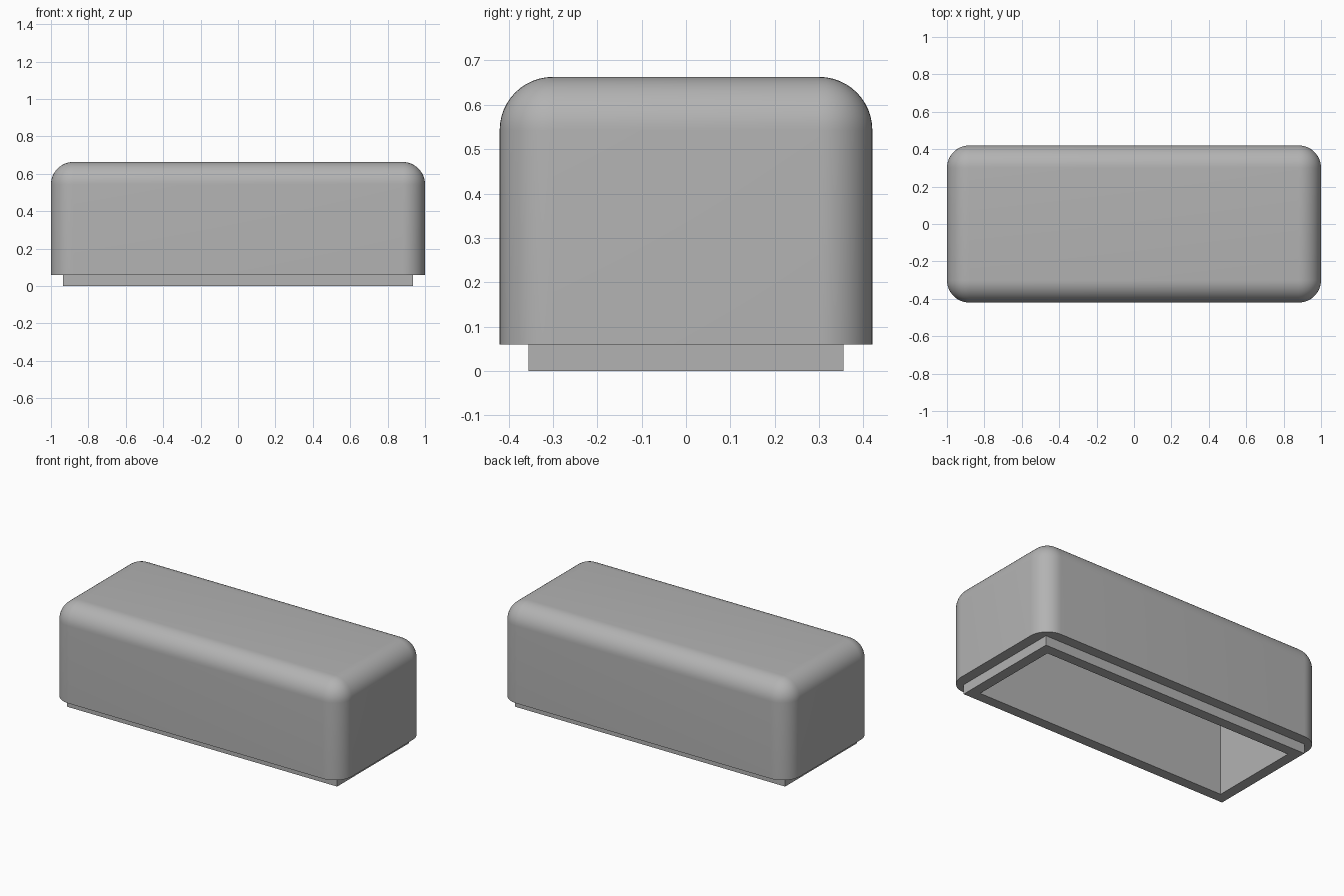
import bpy
import bmesh
import math
from mathutils import Vector

default = bpy.data.objects.get("Cube")
if default:
    bpy.data.objects.remove(default, do_unlink=True)

# Overall sizes
HALF_X, HALF_Y, TOP = 1.0, 0.42, 0.663
STEP_Z = 0.06      # height of the exposed lip
WALL = 0.065       # width of the step and of the lip wall
RADIUS = 0.12

grey = bpy.data.materials.new("plain_grey")
grey.use_nodes = True
colour = (0.45, 0.45, 0.45, 1)
grey.diffuse_color = colour
grey.node_tree.nodes["Principled BSDF"].inputs["Base Color"].default_value = colour


def box(name, inset, z0, z1, radius=0):
    """Box inset from the outer walls, optionally rounded except round its base."""
    bm = bmesh.new()
    bmesh.ops.create_cube(bm, size=1)
    size = Vector((2 * (HALF_X - inset), 2 * (HALF_Y - inset), z1 - z0))
    bmesh.ops.scale(bm, vec=size, verts=bm.verts)
    bmesh.ops.translate(bm, vec=(0, 0, (z0 + z1) / 2), verts=bm.verts)
    if radius:
        edges = [e for e in bm.edges if any(v.co.z > z0 + 0.01 for v in e.verts)]
        bmesh.ops.bevel(bm, geom=edges, offset=radius, offset_type='OFFSET',
                        segments=12, profile=0.5, affect='EDGES')
    mesh = bpy.data.meshes.new(name)
    bm.to_mesh(mesh)
    bm.free()
    mesh.materials.append(grey)
    obj = bpy.data.objects.new(name, mesh)
    bpy.context.collection.objects.link(obj)
    return obj


def combine(target, tool, operation):
    """Apply a boolean to the target and discard the tool."""
    mod = target.modifiers.new(operation.lower(), 'BOOLEAN')
    mod.operation, mod.object, mod.solver = operation, tool, 'EXACT'
    bpy.ops.object.select_all(action='DESELECT')
    target.select_set(True)
    bpy.context.view_layer.objects.active = target
    bpy.ops.object.modifier_apply(modifier=mod.name)
    bpy.data.objects.remove(tool, do_unlink=True)


# Rounded cover with a square-cornered lip, hollowed from below
cover = box("rounded_cover", 0, STEP_Z, TOP, RADIUS)
combine(cover, box("lip", WALL, 0, STEP_Z + 0.1), 'UNION')
combine(cover, box("cavity_cutter", 2 * WALL, -0.1, TOP - 2 * WALL), 'DIFFERENCE')
bpy.ops.object.shade_smooth_by_angle(angle=math.radians(30))
